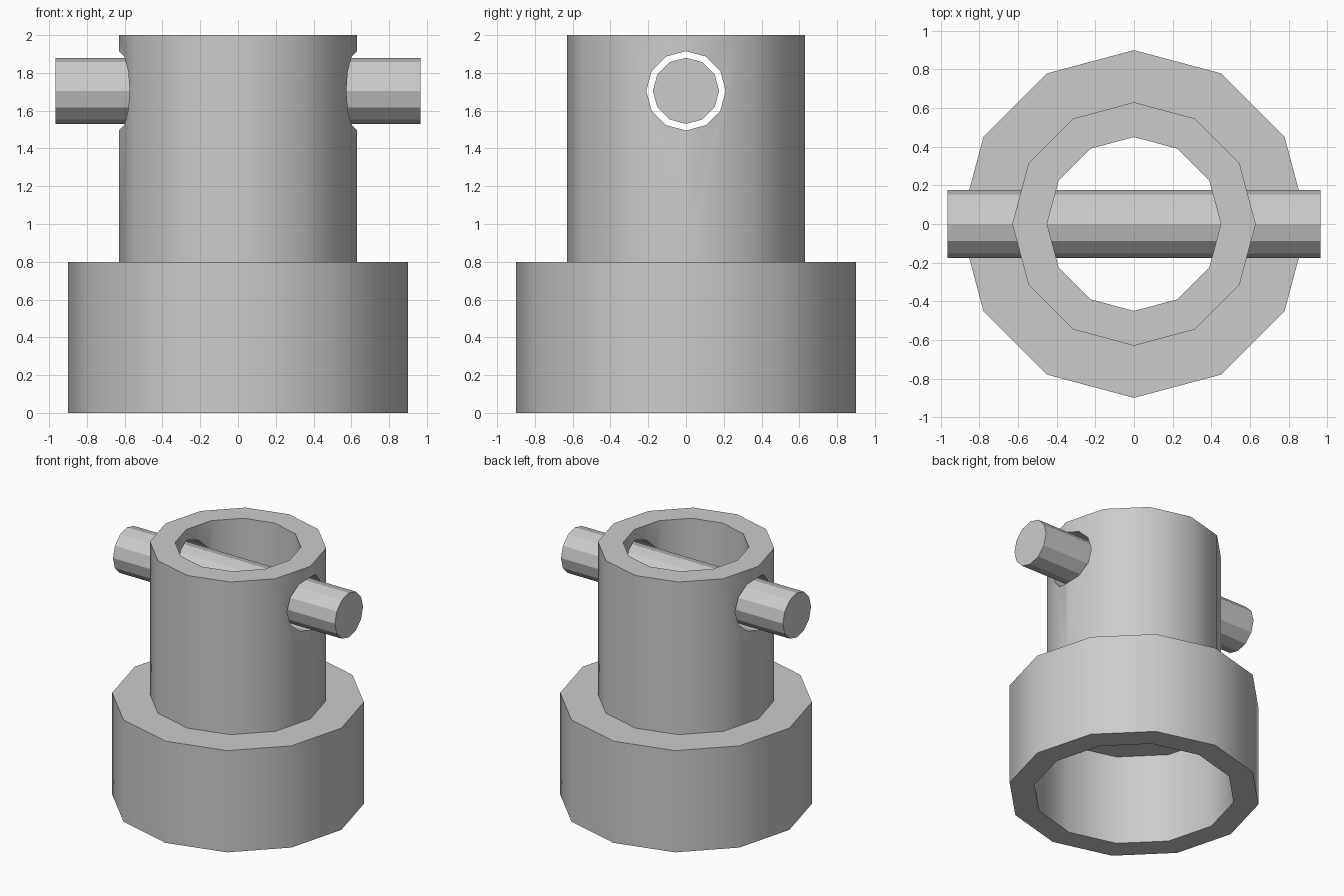
import bpy, bmesh
from math import cos, sin, pi, radians

cube = bpy.data.objects.get("Cube")
if cube:
    bpy.data.objects.remove(cube, do_unlink=True)

SIDES = 12
AXIS_Z = 1.705   # height of the cross pin

grey = bpy.data.materials.new("plain grey")
grey.use_nodes = True
grey.diffuse_color = (0.6, 0.6, 0.6, 1)
grey.node_tree.nodes["Principled BSDF"].inputs["Base Color"].default_value = (0.6, 0.6, 0.6, 1)


def finish(name, bm):
    bmesh.ops.recalc_face_normals(bm, faces=bm.faces[:])
    mesh = bpy.data.meshes.new(name)
    bm.to_mesh(mesh)
    bm.free()
    mesh.materials.append(grey)
    obj = bpy.data.objects.new(name, mesh)
    bpy.context.collection.objects.link(obj)
    return obj


def lathe(name, profile):
    """Turn a closed (radius, z) profile around the z axis."""
    bm = bmesh.new()
    rings = []
    for i in range(SIDES):
        a = 2 * pi * i / SIDES
        rings.append([bm.verts.new((r * cos(a), r * sin(a), z)) for r, z in profile])
    n = len(profile)
    for i in range(SIDES):
        p, q = rings[i], rings[(i + 1) % SIDES]
        for j in range(n):
            k = (j + 1) % n
            bm.faces.new((p[j], q[j], q[k], p[k]))
    return finish(name, bm)


def bar(name, radius, half_length):
    """Twelve-sided bar lying along x at the pin height."""
    bm = bmesh.new()
    ends = []
    for x in (-half_length, half_length):
        ends.append([bm.verts.new((x, radius * cos(2 * pi * i / SIDES),
                                   AXIS_Z + radius * sin(2 * pi * i / SIDES)))
                     for i in range(SIDES)])
        bm.faces.new(ends[-1])
    for i in range(SIDES):
        k = (i + 1) % SIDES
        bm.faces.new((ends[0][i], ends[0][k], ends[1][k], ends[1][i]))
    return finish(name, bm)


def activate(obj):
    bpy.ops.object.select_all(action='DESELECT')
    obj.select_set(True)
    bpy.context.view_layer.objects.active = obj


# Hollow stepped body: wide socket below, narrow tube above
body = lathe("socket_body", [(0.72, 0), (0.9, 0), (0.9, 0.8), (0.63, 0.8),
                             (0.63, 2), (0.45, 2), (0.45, 0.71), (0.72, 0.71)])

# Cross hole through both walls of the tube
cutter = bar("hole_cutter", 0.21, 1.2)
cutter.hide_render = True
cut = body.modifiers.new("cross_hole", 'BOOLEAN')
cut.operation = 'DIFFERENCE'
cut.solver = 'EXACT'
cut.object = cutter
activate(body)
bpy.ops.object.modifier_apply(modifier=cut.name)
bpy.data.objects.remove(cutter, do_unlink=True)
activate(body)
bpy.ops.object.shade_smooth_by_angle(angle=radians(31))

# Loose pin running through the hole
pin = bar("cross_pin", 0.175, 0.965)
